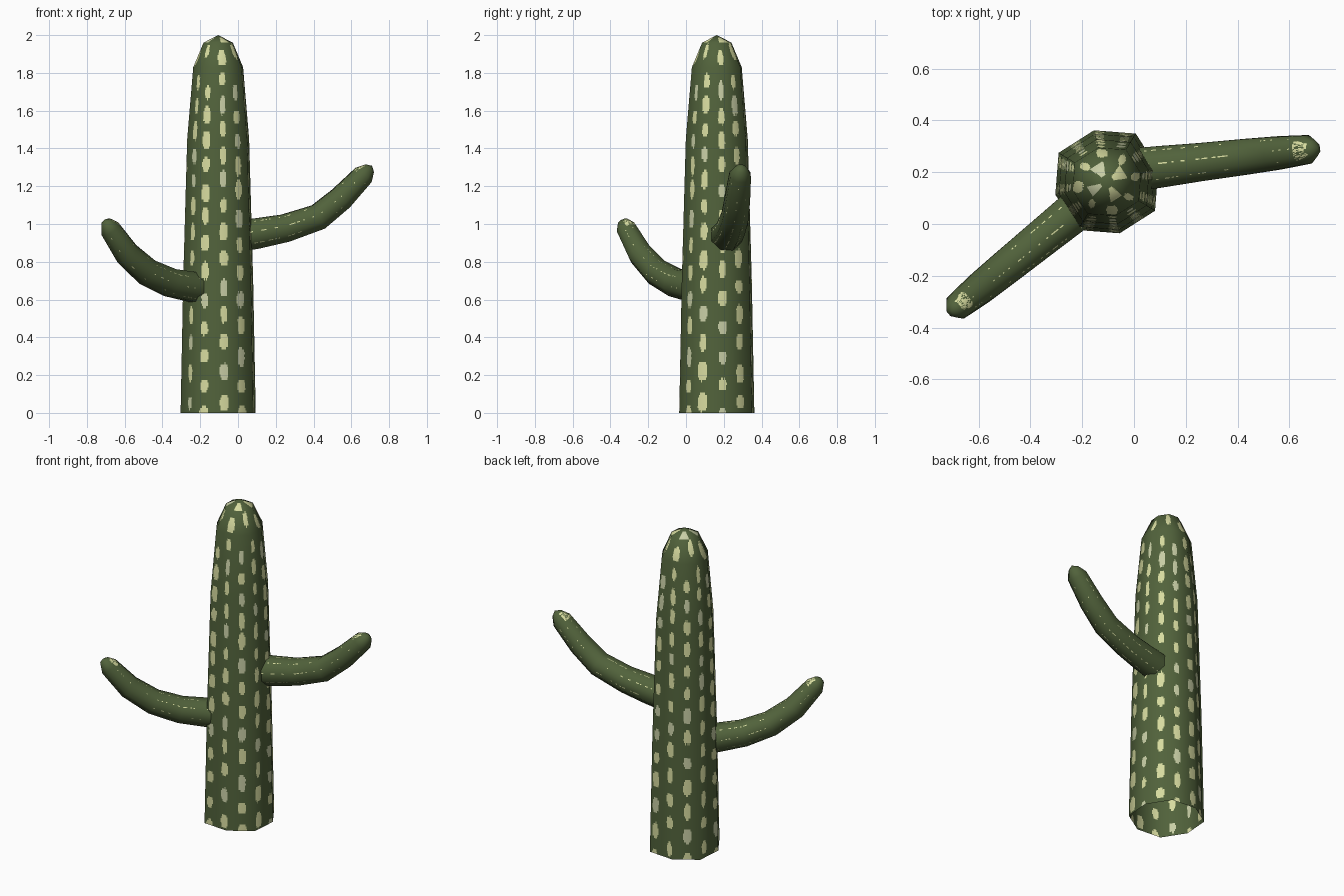
import bpy
import math
import random
from mathutils import Vector

if "Cube" in bpy.data.objects:
    bpy.data.objects.remove(bpy.data.objects["Cube"])

random.seed(7)
SIDES = 8


def material(name, rgb):
    m = bpy.data.materials.new(name)
    m.diffuse_color = (*rgb, 1)
    m.use_nodes = True
    m.node_tree.nodes["Principled BSDF"].inputs["Base Color"].default_value = m.diffuse_color
    return m


MATS = [material("cactus green", (0.083, 0.123, 0.044)),
        material("pale yellow spines", (0.68, 0.71, 0.35)),
        material("pale grey green spines", (0.58, 0.62, 0.38))]


def tube(name, path, radii, side, phase, around, step, rule, odd=1.0):
    """Open-bottomed eight-sided tube with a pointed tip; its flat sides are
    diced into small cells so that rule(angle, distance, total) can paint them.
    odd scales the radius of every second corner."""
    pts = [Vector(p) for p in path]
    n = len(pts)
    side = Vector(side).normalized()
    rings, norms, dist = [], [], [0.0]
    for i in range(1, n):
        dist.append(dist[-1] + (pts[i] - pts[i - 1]).length)
    for i, p in enumerate(pts):
        a, b = max(i - 1, 0), min(i + 1, n - 1)
        tan = (pts[b] - pts[a]).normalized()
        up = tan.cross(side)
        slope = (radii[b] - radii[a]) / (dist[b] - dist[a])
        ring, norm = [], []
        for j in range(SIDES):
            t = math.radians(phase) + math.tau * j / SIDES
            rad = side * math.cos(t) + up * math.sin(t)
            ring.append(p + rad * radii[i] * (odd if j % 2 else 1))
            norm.append(tan if i == n - 1 else (rad - tan * slope).normalized())
        rings.append(ring)
        norms.append(norm)

    # levels along the tube: (segment, fraction)
    levels = []
    for i in range(n - 1):
        k = max(2, round((dist[i + 1] - dist[i]) / step))
        levels += [(i, f / k) for f in range(k)]
    cols = SIDES * around

    def sample(table, i, f, c):
        j, g = divmod(c, around)
        g /= around
        q = (j + 1) % SIDES
        low = table[i][j].lerp(table[i][q], g)
        return low.lerp(table[i + 1][j].lerp(table[i + 1][q], g), f)

    verts, vnorm, faces, mats = [], [], [], []
    for i, f in levels:
        for c in range(cols):
            verts.append(sample(rings, i, f, c))
            vnorm.append(sample(norms, i, f, c).normalized())
    verts.append(pts[-1])
    vnorm.append(norms[-1][0])
    pos = [dist[i] + f * (dist[i + 1] - dist[i]) for i, f in levels] + [dist[-1]]
    for r in range(len(levels)):
        for c in range(cols):
            d = (c + 1) % cols
            a, b = r * cols + c, r * cols + d
            if r == len(levels) - 1:
                faces.append((a, b, len(verts) - 1))
            else:
                faces.append((a, b, b + cols, a + cols))
            angle = (phase + (c + 0.5) * 360 / cols) % 360
            mats.append(rule(angle, (pos[r] + pos[r + 1]) / 2, dist[-1]))

    me = bpy.data.meshes.new(name)
    me.from_pydata(verts, [], faces)
    for m in MATS:
        me.materials.append(m)
    for poly, idx in zip(me.polygons, mats):
        poly.material_index = idx
        poly.use_smooth = True
    me.update()
    me.normals_split_custom_set_from_vertices(vnorm)
    ob = bpy.data.objects.new(name, me)
    bpy.context.collection.objects.link(ob)
    return ob


# Trunk spots: twelve staggered columns, and larger spots on the dome
def spot(angle, height, half_angle, half_height=None):
    return (angle, height, half_angle * random.uniform(0.8, 1.15),
            half_height or random.uniform(0.033, 0.052),
            2 if random.random() < 0.25 else 1)


columns = {}
for k in range(12):
    z = 0.06 if k % 2 else -0.01
    columns[k] = []
    while z < 1.79:
        columns[k].append(spot(9 + 30 * k, z + random.uniform(-0.01, 0.01), 6.2))
        z += 0.158 - 0.019 * z
dome = [spot(10 + 45 * k, 1.88 + 0.035 * (k % 2), 10) for k in range(8)]
dome += [spot(30 + 90 * k, 1.972, 20, 0.013) for k in range(4)]


def trunk_rule(angle, s, total):
    z = s * 2.0 / total
    spots = dome if z > 1.82 else columns[round((angle - 9) / 30) % 12]
    for a, h, wa, wh, mat in spots:
        da = (angle - a + 180) % 360 - 180
        ragged = random.uniform(0.85, 1.15)
        if abs(da / wa) ** 2.5 + abs((z - h) / wh) ** 2.5 < ragged:
            return mat
    return 0


# Arm specks: fine broken lines along the arm, a patch on top of the tip
def arm_rule(angle, s, total):
    t = s / total
    if t > 0.9:
        near = abs(angle - 90) < 40
        return 1 if near and t < 0.97 and random.random() < 0.6 else 0
    on_line = (angle + 12) % 45 < 3.8
    return 1 if on_line and random.random() < (0.3 if t < 0.5 else 0.08) else 0


# Trunk
cx, cy = -0.105, 0.163
tube("trunk", [(cx, cy, z) for z in (0, 0.7, 1.45, 1.83, 1.96, 2.0)],
     [0.205, 0.191, 0.169, 0.136, 0.08, 0], (1, 0, 0), 14, 30, 0.0135,
     trunk_rule, 1.06)


# Arms: each lies in an upright plane, given as x and z along a level line
def arm(name, xz, radii, x0, y0, slope):
    path = [(x, y0 + slope * (x - x0), z) for x, z in xz]
    d = Vector(path[-1]) - Vector(path[0])
    side = Vector((0, 0, 1)).cross(Vector((d.x, d.y, 0)))
    return tube(name, path, radii, side, 22.5, 12, 0.009, arm_rule)


arm("right_arm",
    [(0.0, 0.935), (0.10, 0.95), (0.25, 0.978), (0.425, 1.037), (0.545, 1.135),
     (0.665, 1.26), (0.697, 1.295), (0.71, 1.308)],
    [0.09, 0.087, 0.08, 0.075, 0.07, 0.06, 0.032, 0], 0.05, 0.215, 0.117)
arm("left_arm",
    [(-0.17, 0.66), (-0.23, 0.665), (-0.36, 0.69), (-0.48, 0.745), (-0.588, 0.842),
     (-0.678, 0.975), (-0.699, 1.012), (-0.705, 1.024)],
    [0.086, 0.085, 0.079, 0.074, 0.068, 0.056, 0.03, 0], -0.245, 0.035, 0.81)
